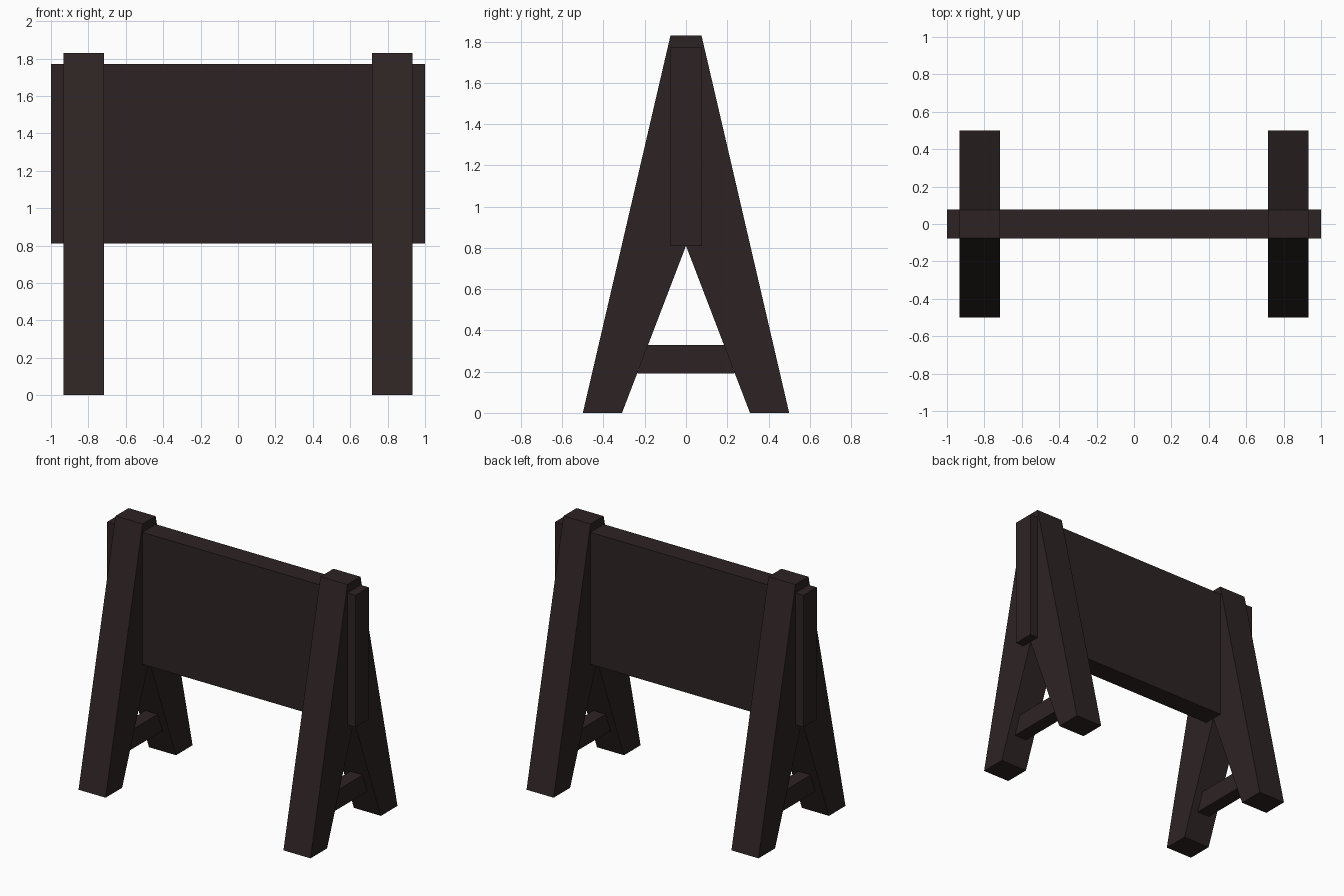
import bpy

if "Cube" in bpy.data.objects:
    bpy.data.objects.remove(bpy.data.objects["Cube"])

wood = bpy.data.materials.new("dark brown wood")
wood.diffuse_color = (0.027, 0.0175, 0.0175, 1)
wood.use_nodes = True
wood.node_tree.nodes["Principled BSDF"].inputs["Base Color"].default_value = wood.diffuse_color


def extrude_x(name, profile, x0, x1):
    """Prism from a (y, z) profile, extruded along x."""
    n = len(profile)
    verts = [(x, y, z) for x in (x0, x1) for y, z in profile]
    faces = [tuple(reversed(range(n))), tuple(range(n, 2 * n))]
    faces += [(i, (i + 1) % n, n + (i + 1) % n, n + i) for i in range(n)]
    mesh = bpy.data.meshes.new(name)
    mesh.from_pydata(verts, [], faces)
    mesh.materials.append(wood)
    obj = bpy.data.objects.new(name, mesh)
    bpy.context.collection.objects.link(obj)
    return obj


# A-shaped leg pair, counter-clockwise seen from the right
a_frame = [(-0.5, 0), (-0.31, 0), (0, 0.81), (0.31, 0), (0.5, 0),
           (0.075, 1.83), (-0.075, 1.83)]
# Crossbar ends follow the inner slope of the legs
crossbar = [(-0.237, 0.19), (0.237, 0.19), (0.184, 0.33), (-0.184, 0.33)]
# Broad upright board
board = [(-0.077, 0.81), (0.077, 0.81), (0.077, 1.77), (-0.077, 1.77)]

for side, cx in (("left", -0.825), ("right", 0.825)):
    extrude_x(side + "_leg_frame", a_frame, cx - 0.109, cx + 0.109)
    extrude_x(side + "_crossbar", crossbar, cx - 0.05, cx + 0.05)

extrude_x("barrier_board", board, -1, 1)
